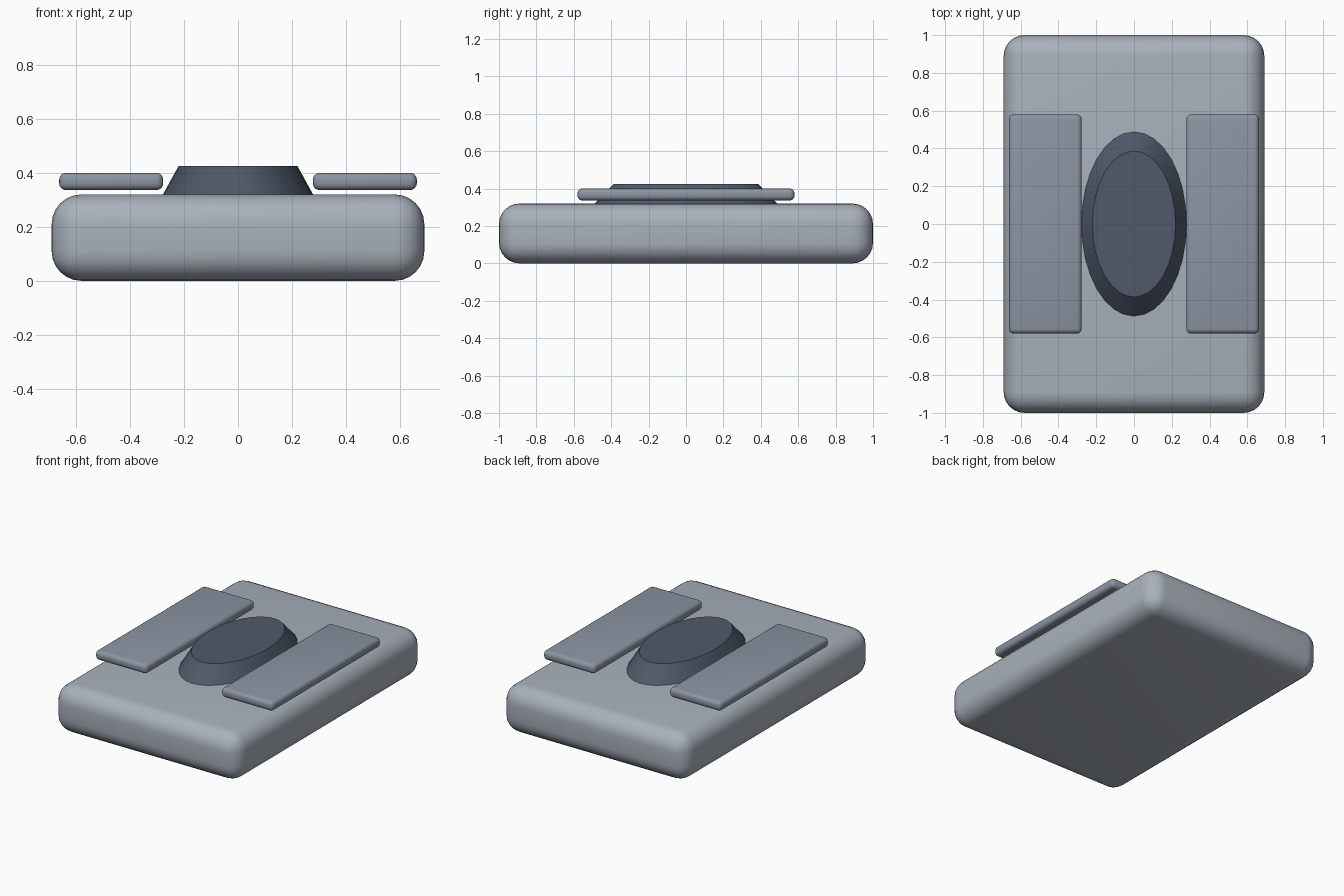
import bpy, bmesh
from mathutils import Matrix

if "Cube" in bpy.data.objects:
    bpy.data.objects.remove(bpy.data.objects["Cube"])


def material(name, rgb):
    mat = bpy.data.materials.new(name)
    mat.diffuse_color = (*rgb, 1)
    mat.use_nodes = True
    mat.node_tree.nodes["Principled BSDF"].inputs["Base Color"].default_value = mat.diffuse_color
    return mat


def finish(name, bm, mat):
    mesh = bpy.data.meshes.new(name)
    bm.to_mesh(mesh)
    bm.free()
    ob = bpy.data.objects.new(name, mesh)
    bpy.context.collection.objects.link(ob)
    mesh.materials.append(mat)
    bpy.ops.object.select_all(action='DESELECT')
    ob.select_set(True)
    bpy.context.view_layer.objects.active = ob
    bpy.ops.object.shade_smooth_by_angle(angle=0.6)
    return ob


def rounded_box(name, x, y, z, radius, segments, mat):
    """Box spanning the (min, max) ranges, with all edges rounded."""
    spans = (x, y, z)
    centre = [(a + b) / 2 for a, b in spans]
    size = [b - a for a, b in spans]
    bm = bmesh.new()
    bmesh.ops.create_cube(bm, size=1, matrix=Matrix.Translation(centre) @ Matrix.Diagonal((*size, 1)))
    bmesh.ops.bevel(bm, geom=bm.edges[:], offset=radius, segments=segments,
                    profile=0.5, affect='EDGES')
    return finish(name, bm, mat)


light = material("light_grey", (0.40, 0.44, 0.50))
mid = material("mid_grey", (0.26, 0.30, 0.37))
dark = material("dark_grey", (0.08, 0.10, 0.145))

# Main slab
rounded_box("body", (-0.69, 0.69), (-1, 1), (0, 0.32), 0.11, 6, light)

# Floating side pads
for side, label in ((-1, "left"), (1, "right")):
    x = sorted((side * 0.277, side * 0.662))
    rounded_box(label + "_pad", x, (-0.58, 0.58), (0.336, 0.40), 0.025, 4, mid)

# Tapered oval hub
bm = bmesh.new()
bmesh.ops.create_cone(bm, cap_ends=True, segments=32, radius1=0.278, radius2=0.22, depth=0.105,
                      matrix=Matrix.Translation((0, 0, 0.3725)) @ Matrix.Diagonal((1, 1.755, 1, 1)))
finish("oval_hub", bm, dark)
